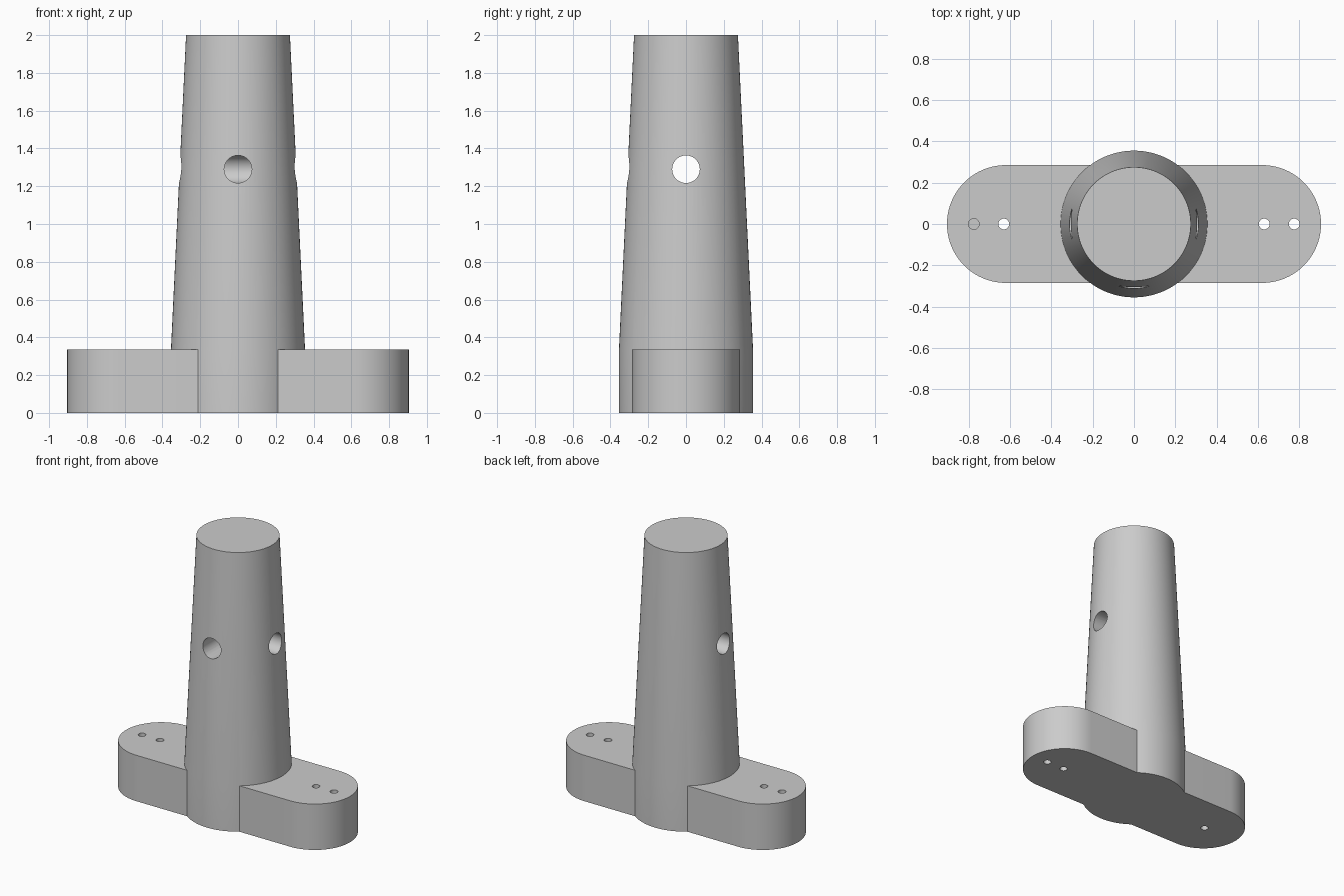
import bpy, bmesh, math
from mathutils import Matrix

cube = bpy.data.objects.get("Cube")
if cube:
    bpy.data.objects.remove(cube, do_unlink=True)

PLATE_TOP = 0.335
HOLE_Z = 1.29

grey = bpy.data.materials.new("plain grey")
grey.use_nodes = True
colour = (0.6, 0.6, 0.6, 1)
grey.diffuse_color = colour
grey.node_tree.nodes["Principled BSDF"].inputs["Base Color"].default_value = colour


def make_object(name, bm):
    bmesh.ops.recalc_face_normals(bm, faces=bm.faces)
    mesh = bpy.data.meshes.new(name)
    bm.to_mesh(mesh)
    bm.free()
    mesh.materials.append(grey)
    obj = bpy.data.objects.new(name, mesh)
    bpy.context.collection.objects.link(obj)
    return obj


def loft(name, sections):
    """Solid through stacked loops of equal point count: [(points, z), ...]"""
    bm = bmesh.new()
    rings = [[bm.verts.new((x, y, z)) for x, y in pts] for pts, z in sections]
    n = len(rings[0])
    for low, high in zip(rings, rings[1:]):
        for i in range(n):
            j = (i + 1) % n
            bm.faces.new((low[i], low[j], high[j], high[i]))
    bm.faces.new(rings[0][::-1])
    bm.faces.new(rings[-1])
    return make_object(name, bm)


def circle(r, n=96):
    return [(r * math.cos(2 * math.pi * i / n), r * math.sin(2 * math.pi * i / n))
            for i in range(n)]


def rod(name, r, length, centre, axis="Z", n=48):
    bm = bmesh.new()
    turn = {"X": Matrix.Rotation(math.pi / 2, 4, "Y"),
            "Y": Matrix.Rotation(math.pi / 2, 4, "X"),
            "Z": Matrix.Identity(4)}[axis]
    bmesh.ops.create_cone(bm, cap_ends=True, segments=n, radius1=r, radius2=r,
                          depth=length, matrix=Matrix.Translation(centre) @ turn)
    return make_object(name, bm)


def combine(target, other, operation):
    mod = target.modifiers.new(operation.lower(), "BOOLEAN")
    mod.object, mod.operation, mod.solver = other, operation, "EXACT"
    bpy.context.view_layer.objects.active = target
    bpy.ops.object.modifier_apply(modifier=mod.name)
    bpy.data.objects.remove(other, do_unlink=True)


# Tapered column with a straight foot
column = loft("column_on_base", [(circle(0.355), 0), (circle(0.355), PLATE_TOP),
                                 (circle(0.275), 2)])

# Base plate with rounded ends
STEPS, END_R, END_X = 40, 0.285, 0.62
outline = []
for side in (1, -1):
    for i in range(STEPS + 1):
        a = -math.pi / 2 + math.pi * i / STEPS
        outline.append((side * (END_X + END_R * math.cos(a)), side * END_R * math.sin(a)))
plate = loft("base_plate", [(outline, 0), (outline, PLATE_TOP)])
combine(column, plate, "UNION")

# Sideways through hole, and a front hole that meets it at the centre
combine(column, rod("side_hole", 0.073, 1.2, (0, 0, HOLE_Z), "X"), "DIFFERENCE")
combine(column, rod("front_hole", 0.073, 0.6, (0, -0.3, HOLE_Z), "Y"), "DIFFERENCE")

# Screw holes through the plate
for x in (-0.775, -0.63, 0.63, 0.775):
    combine(column, rod("screw_hole", 0.026, 1, (x, 0, 0.2), n=32), "DIFFERENCE")

bpy.ops.object.select_all(action="DESELECT")
column.select_set(True)
bpy.context.view_layer.objects.active = column
bpy.ops.object.shade_smooth_by_angle(angle=math.radians(25))
